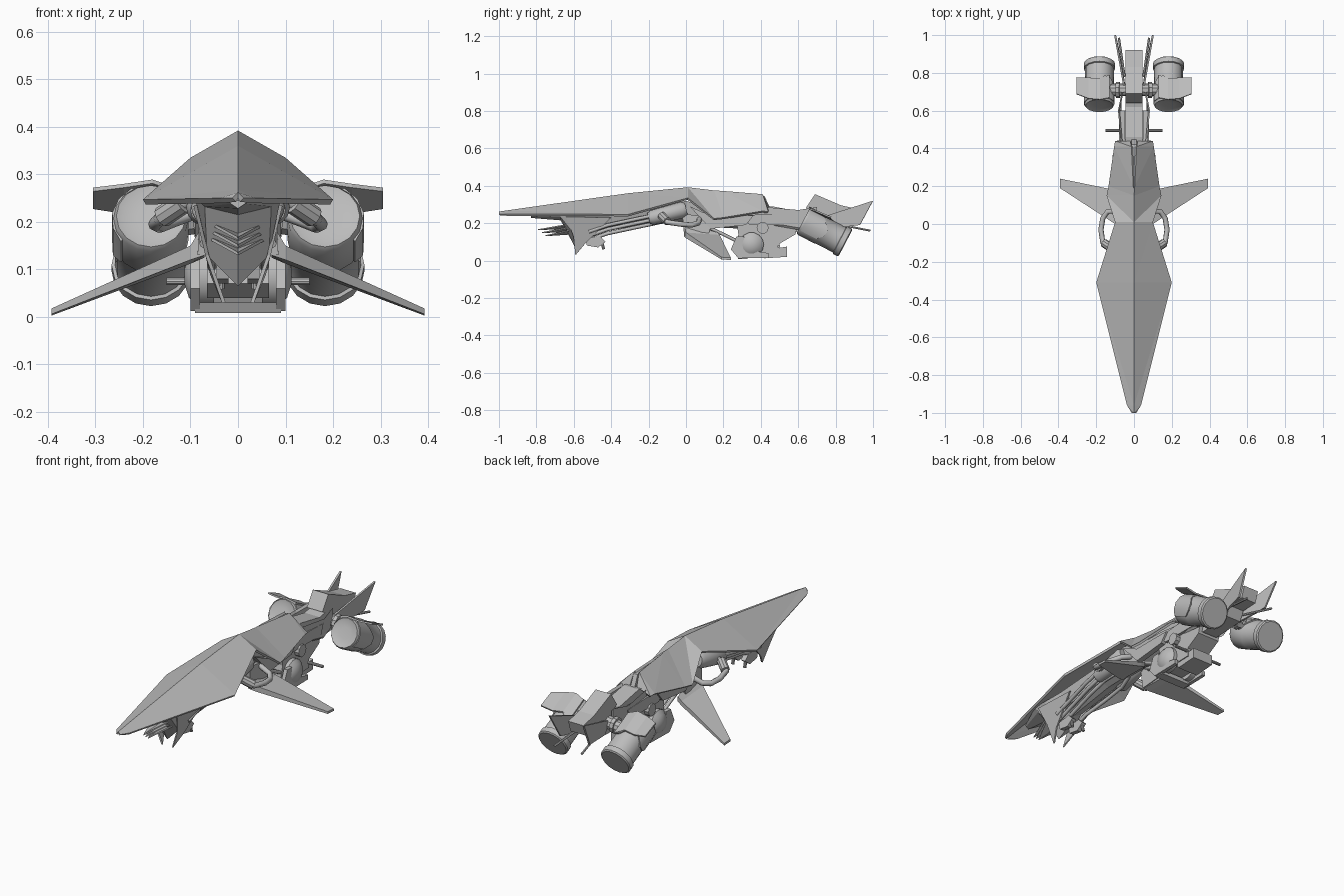
import bpy
import bmesh
import math
from mathutils import Vector

default_cube = bpy.data.objects.get("Cube")
if default_cube:
    bpy.data.objects.remove(default_cube, do_unlink=True)

# One plain material for the whole craft
grey = bpy.data.materials.new("plain grey")
grey.use_nodes = True
colour = (0.5, 0.5, 0.5, 1)
grey.diffuse_color = colour
grey.node_tree.nodes["Principled BSDF"].inputs["Base Color"].default_value = colour


def finish(name, bm, mirror, smooth=False, closed=True):
    if closed:
        bmesh.ops.recalc_face_normals(bm, faces=bm.faces)
    mesh = bpy.data.meshes.new(name)
    bm.to_mesh(mesh)
    bm.free()
    mesh.materials.append(grey)
    obj = bpy.data.objects.new(name, mesh)
    bpy.context.collection.objects.link(obj)
    if mirror:
        obj.modifiers.new("Mirror", "MIRROR")
    if smooth:
        bpy.ops.object.select_all(action="DESELECT")
        obj.select_set(True)
        bpy.context.view_layer.objects.active = obj
        bpy.ops.object.shade_smooth_by_angle(angle=math.radians(35))
    return obj


def skin(name, rings, mirror=False, smooth=False):
    """Join equal rings of points into a closed solid."""
    bm = bmesh.new()
    loops = [[bm.verts.new(point) for point in ring] for ring in rings]
    count = len(loops[0])
    for first, second in zip(loops, loops[1:]):
        for i in range(count):
            j = (i + 1) % count
            bm.faces.new((first[i], first[j], second[j], second[i]))
    bm.faces.new(loops[0][::-1])
    bm.faces.new(loops[-1])
    return finish(name, bm, mirror, smooth)


def prism(name, outline, left, right, mirror=False):
    """Side outline of (y, z) points extruded along x."""
    return skin(name, [[(x, y, z) for y, z in outline] for x in (left, right)], mirror)


def plate(name, points, thickness, mirror=True):
    """Thin slab around a flat outline."""
    points = [Vector(point) for point in points]
    normal = (points[1] - points[0]).cross(points[2] - points[0]).normalized()
    offset = normal * thickness / 2
    return skin(name, [[p - offset for p in points], [p + offset for p in points]], mirror)


def lathe(name, start, end, profile, mirror=True, sides=14):
    """Turned part along an axis; profile holds (fraction, radius)."""
    start, end = Vector(start), Vector(end)
    turn = (end - start).to_track_quat("Z", "Y")
    rings = []
    for fraction, radius in profile:
        centre = start.lerp(end, fraction)
        angles = [math.tau * i / sides for i in range(sides)]
        rings.append([centre + turn @ Vector((radius * math.cos(a), radius * math.sin(a), 0))
                      for a in angles])
    return skin(name, rings, mirror, True)


def rod(name, start, end, radius, mirror=True, sides=10):
    return lathe(name, start, end, [(0, radius), (1, radius)], mirror, sides)


def pipe(name, path, radius):
    curve = bpy.data.curves.new(name, "CURVE")
    curve.dimensions = "3D"
    curve.bevel_depth = radius
    curve.bevel_resolution = 2
    curve.use_fill_caps = True
    spline = curve.splines.new("POLY")
    spline.points.add(len(path) - 1)
    for point, place in zip(spline.points, path):
        point.co = (*place, 1)
    curve.materials.append(grey)
    obj = bpy.data.objects.new(name, curve)
    bpy.context.collection.objects.link(obj)
    obj.modifiers.new("Mirror", "MIRROR")


# Upper shell: y, ridge half gap, ridge z, edge half width, edge z
shell_stations = [
    (-1, 0, .262, .012, .25), (-.96, 0, .268, .037, .25),
    (-.31, 0, .36, .2, .247), (.01, 0, .392, .1, .335),
    (.15, 0, .375, .145, .225), (.2, .004, .372, .135, .23),
    (.41, .014, .355, .105, .265), (.44, .02, .29, .1, .262)]
bm = bmesh.new()
ridge = [bm.verts.new((gap, y, top)) for y, gap, top, side, low in shell_stations]
edge = [bm.verts.new((side, y, low)) for y, gap, top, side, low in shell_stations]
for i in range(len(ridge) - 1):
    bm.faces.new((ridge[i], edge[i], edge[i + 1]))
    bm.faces.new((ridge[i], edge[i + 1], ridge[i + 1]))
shell = finish("upper_shell", bm, True, closed=False)
solid = shell.modifiers.new("Thickness", "SOLIDIFY")
solid.thickness = .012
solid.offset = -1
prism("shell_spine", [(.17, .36), (.42, .345), (.45, .28), (.2, .3)], -.012, .012)

# Keel: y, top half width, top z, chine half width, chine z, bottom z
keel_stations = [
    (-.83, .02, .245, .015, .238, .228), (-.67, .09, .25, .07, .232, .215),
    (-.59, .09, .252, .065, .13, .065), (-.53, .085, .255, .06, .15, .1),
    (-.48, .08, .26, .055, .18, .15), (-.2, .07, .29, .05, .21, .195),
    (0, .065, .32, .055, .23, .2), (.12, .065, .28, .055, .21, .18),
    (.3, .065, .275, .06, .2, .17), (.45, .065, .255, .06, .2, .17)]
skin("keel", [[(-w, y, t), (w, y, t), (m, y, c), (0, y, b), (-m, y, c)]
              for y, w, t, m, c, b in keel_stations])

# Prow blades, cheeks and sensor cluster
for i in range(3):
    z = .185 - i * .016
    plate("prow_blade", [(0, -.79 + i * .02, z - .02), (.055, -.62, z + .01),
                         (0, -.6, z - .01)], .006)
plate("prow_cheek", [(.09, -.64, .235), (.065, -.6, .13), (.03, -.59, .03),
                     (.055, -.54, .09), (.085, -.4, .23)], .008)
prism("chin_pod", [(-.54, .12), (-.46, .13), (-.43, .1), (-.47, .07), (-.53, .08)],
      .02, .045, True)
rod("chin_probe", (.035, -.45, .1), (.035, -.44, .06), .008)

# Hoses under the front shell
for i in range(3):
    x = .035 + i * .018
    z = .12 + i * .022
    pipe("belly_hose", [(x, -.52, z - .01), (x, -.42, z + .025), (x + .015, -.28, z + .055),
                        (x + .02, -.16, z + .08), (x, -.08, z + .1)], .01)

# Intake barrels and side loops
lathe("intake_barrel", (.07, -.2, .225), (.06, 0, .275),
      [(0, .03), (.1, .04), (.9, .045), (1, .035)])
pipe("side_loop", [(.08, -.12, .25), (.13, -.13, .235), (.165, -.1, .205),
                   (.175, -.03, .195), (.165, .03, .19), (.14, .065, .2), (.06, .075, .23)], .014)
rod("loop_collar", (.115, -.13, .24), (.16, -.1, .21), .023)

# Canted wings
skin("wing", [[(.07, -.01, .2), (.07, -.01, .13), (.07, .17, .125), (.07, .17, .15)],
              [(.1, 0, .15), (.1, 0, .12), (.1, .18, .112), (.1, .18, .137)],
              [(.392, .19, .018), (.392, .19, .006), (.392, .24, .003), (.392, .24, .015)]], True)
plate("wing_strut", [(.07, -.02, .25), (.075, -.01, .13), (.075, .12, .14), (.07, .15, .23)], .02)

# Mid body panels
prism("side_panel", [(.02, .29), (.13, .24), (.36, .24), (.32, .19), (.13, .17)], .06, .09, True)
prism("rear_panel", [(.3, .24), (.44, .25), (.6, .245), (.58, .19), (.34, .19)], .05, .08, True)

# Lower motor with its cradle
prism("motor_block", [(.26, .07), (.28, .14), (.27, .21), (.4, .245), (.6, .2), (.585, .14),
                      (.5, .09), (.5, .045), (.3, .04)], -.065, .065)
prism("cradle_side", [(.24, .06), (.27, .13), (.31, .13), (.31, .06), (.44, .04),
                      (.44, .015), (.28, .012)], .08, .1, True)
prism("cradle_bar", [(.27, .03), (.33, .03), (.33, .008), (.28, .008)], -.09, .09)
prism("cradle_heel", [(.4, .05), (.54, .075), (.54, .02), (.42, .012)], -.06, .06)
lathe("motor_dome", (.05, .35, .085), (.113, .35, .085),
      [(0, .066), (.55, .066), (.85, .045), (1, .015)])
rod("motor_cap", (.06, .41, .175), (.09, .41, .175), .032)
rod("foot_peg", (.05, .495, .075), (.15, .495, .075), .008)
for x in (.03, .055):
    pipe("motor_hose", [(x, .05, .21), (x, .2, .14), (x, .28, .1)], .009)

# Rear spine and rails
prism("rear_spine", [(.38, .28), (.46, .29), (.62, .26), (.72, .28), (.82, .24),
                     (.78, .16), (.6, .15), (.45, .18)], -.045, .045)
plate("spine_rail", [(.065, .43, .28), (.08, .6, .265), (.06, .7, .28),
                     (.06, .7, .19), (.08, .6, .17), (.065, .43, .2)], .014)
prism("tail_block", [(.69, .355), (.83, .295), (.92, .275), (.9, .215),
                     (.78, .21), (.64, .28)], -.045, .045)

# Tail fins and spikes
plate("tail_fin", [(.05, .72, .23), (.1, 1, .32), (.085, .93, .19), (.055, .76, .17)], .01)
rod("tail_spike", (.05, .78, .2), (.08, .985, .16), .006, sides=6)

# Tilted engines and mounts
front, back = Vector((.183, .626, .212)), Vector((.183, .853, .094))
lathe("engine", front, back,
      [(.03, .03), (.02, .06), (0, .073), (.04, .079), (.42, .079), (.44, .076),
       (.86, .076), (.87, .083), (.98, .083), (1, .076)], sides=16)
rod("engine_mount", (.03, .71, .215), (.13, .71, .2), .033)
rod("mount_collar", (.075, .71, .21), (.095, .71, .208), .042)

# Thin shroud wraps the upper outer side of each engine, with a wavy rear edge
axis = (back - front).normalized()
up = axis.cross(Vector((1, 0, 0)))
if up.z < 0:
    up = -up
rings = []
for step in range(9):
    angle = math.radians(-40 + step * 25)
    radial = Vector((1, 0, 0)) * math.cos(angle) + up * math.sin(angle)
    rear = .12 + .025 * math.cos(angle * 3)
    rings.append([front + axis * along + radial * radius
                  for along, radius in ((.012, .074), (.012, .083), (rear, .083), (rear, .074))])
skin("engine_shroud", rings, True, True)

# Thin winglets pitched along the engine: x, front y, front z, rear y, rear z
winglet_stations = [(.13, .67, .272, .79, .21), (.18, .66, .289, .77, .232),
                    (.24, .665, .28, .775, .225), (.305, .69, .272, .777, .235)]
skin("winglet", [[(x, a, t), (x, b, u), (x, b - .003, u - .008), (x, a - .003, t - .008)]
                 for x, a, t, b, u in winglet_stations], True)
